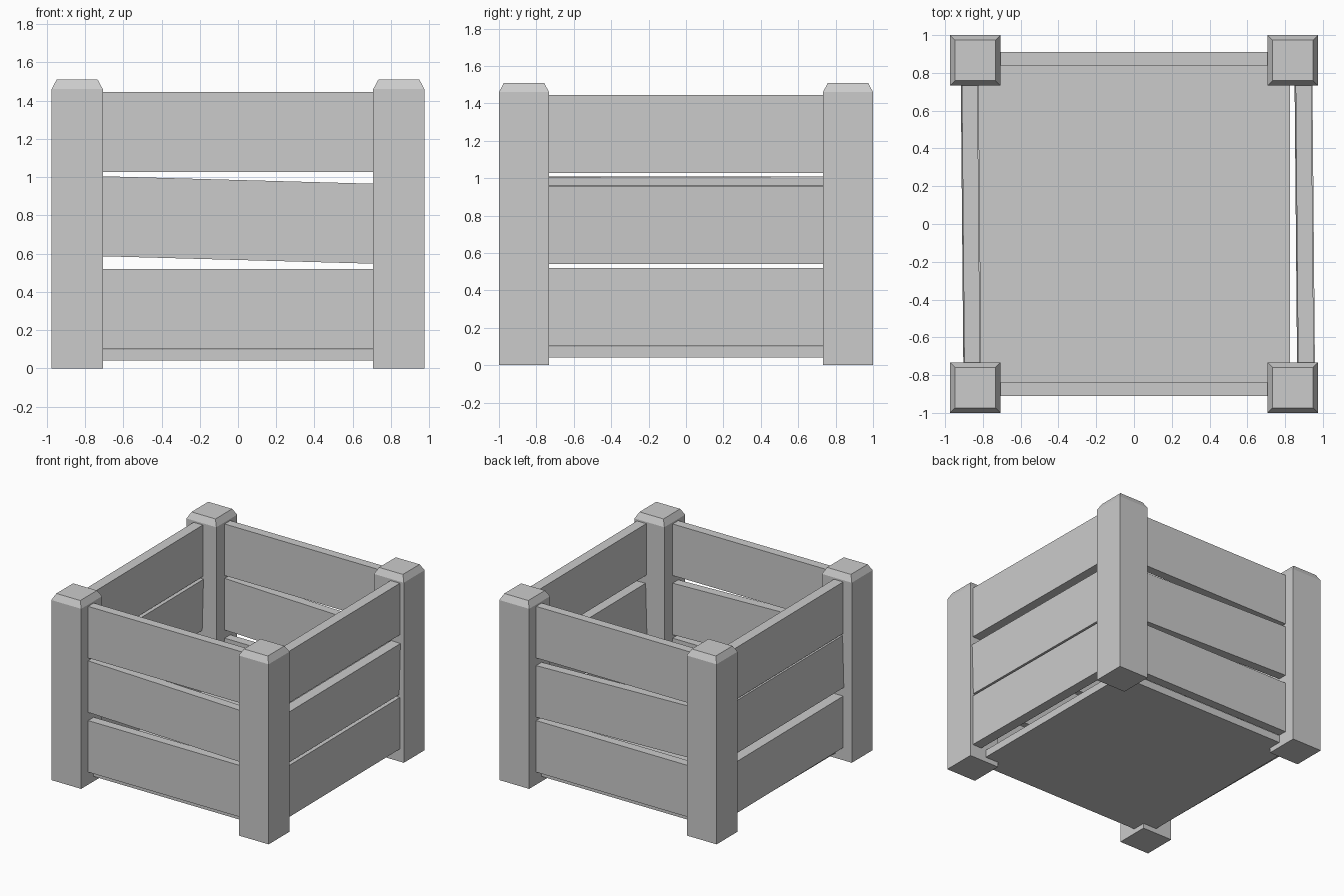
import bpy, bmesh
from math import atan2
from mathutils import Matrix, Vector

if "Cube" in bpy.data.objects:
    bpy.data.objects.remove(bpy.data.objects["Cube"])


def box(name, center, size, rot=(0, 0)):
    """Box with an optional tilt about y and turn about z (radians)."""
    bm = bmesh.new()
    bmesh.ops.create_cube(bm, size=1)
    turn = Matrix.Rotation(rot[0], 4, 'Y') @ Matrix.Rotation(rot[1], 4, 'Z')
    bm.transform(Matrix.Translation(center) @ turn @ Matrix.Diagonal((*size, 1)))
    mesh = bpy.data.meshes.new(name)
    bm.to_mesh(mesh)
    bm.free()
    obj = bpy.data.objects.new(name, mesh)
    bpy.context.collection.objects.link(obj)
    return obj


def post(name, x, y):
    """Square corner post with a chamfered top."""
    obj = box(name, (x, y, 0.73), (0.268, 0.268, 1.46))
    bm = bmesh.new()
    bm.from_mesh(obj.data)
    bm.normal_update()
    top = max(bm.faces, key=lambda f: f.calc_center_median().z)
    cap = bmesh.ops.extrude_discrete_faces(bm, faces=[top])['faces'][0]
    # extruded cap is welded back to the rim by its side walls
    for v in cap.verts:
        v.co = Vector((x + (v.co.x - x) * 0.8, y + (v.co.y - y) * 0.8, 1.51))
    bm.to_mesh(obj.data)
    bm.free()


# Corner posts
for sx, xn in ((-1, "left"), (1, "right")):
    for sy, yn in ((-1, "front"), (1, "back")):
        post(f"post_{yn}_{xn}", sx * 0.841, sy * 0.866)

# Floor panel
box("floor", (-0.002, 0, 0.07), (1.656, 1.68, 0.06))

# Three rings of wall boards; the middle ring hangs crooked
H = 0.418
skew = atan2(0.013, 1.46)
for level, z, tilt in (("lower", 0.311, 0), ("middle", 0.776, 0.0275), ("upper", 1.237, 0)):
    for sy, side in ((-1, "front"), (1, "back")):
        box(f"{level}_board_{side}", (0, sy * 0.875, z), (1.46, 0.072, H), (tilt, 0))
    for x, side in ((-0.863, "left"), (0.904, "right")):
        box(f"{level}_board_{side}", (x, 0, z - tilt * x), (0.083, 1.5, H), (tilt, skew))
